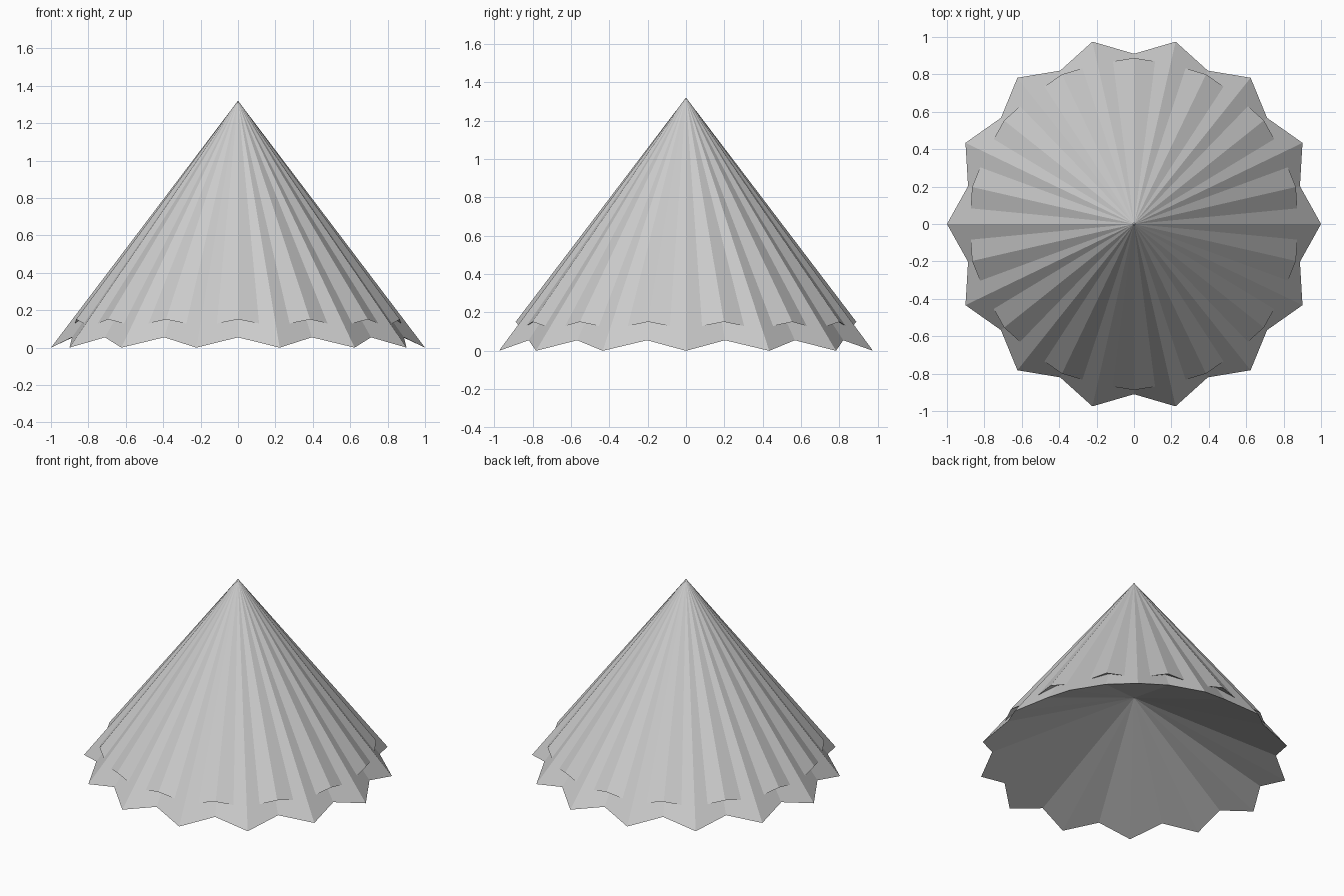
import bpy, bmesh, math

if "Cube" in bpy.data.objects:
    bpy.data.objects.remove(bpy.data.objects["Cube"])

POINTS = 14
APEX = 1.32

grey = bpy.data.materials.new("light grey")
grey.diffuse_color = (0.6, 0.6, 0.6, 1)
grey.use_nodes = True
grey.node_tree.nodes["Principled BSDF"].inputs["Base Color"].default_value = grey.diffuse_color


def pleated_cone(name, ridge, valley, hollow, turn):
    """Star-rimmed cone with a hollow underside; ridge and valley are (radius, z)."""
    bm = bmesh.new()
    rim = []
    for i in range(POINTS * 2):
        r, z = valley if i % 2 else ridge
        a = math.pi * i / POINTS + turn
        rim.append(bm.verts.new((r * math.cos(a), r * math.sin(a), z)))
    top = bm.verts.new((0, 0, APEX))
    under = bm.verts.new((0, 0, hollow))
    for i, v in enumerate(rim):
        w = rim[(i + 1) % len(rim)]
        bm.faces.new((v, w, top))
        bm.faces.new((w, v, under))
    mesh = bpy.data.meshes.new(name)
    bm.to_mesh(mesh)
    bm.free()
    mesh.materials.append(grey)
    obj = bpy.data.objects.new(name, mesh)
    bpy.context.collection.objects.link(obj)


# Lower layer with the long points
pleated_cone("lower_pleated_cone", (1.0, 0.0), (0.91, 0.055), 0.47, 0)
# Upper layer whose ridges fill the valleys of the lower one
pleated_cone("upper_pleated_cone", (0.888, 0.151), (0.878, 0.113), 0.58, math.pi / POINTS)
